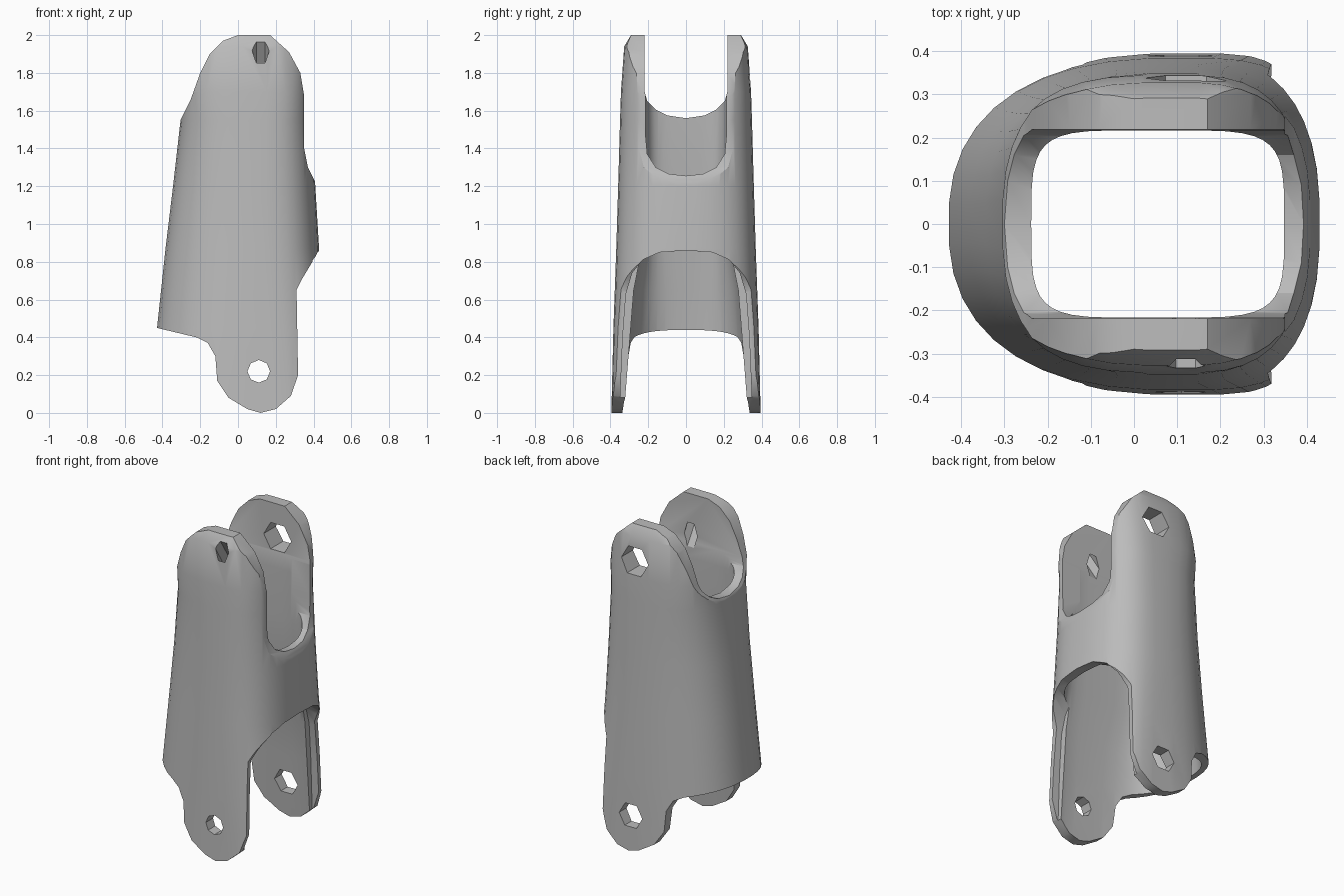
import bpy, bmesh, math
from mathutils import Vector

if "Cube" in bpy.data.objects:
    bpy.data.objects.remove(bpy.data.objects["Cube"], do_unlink=True)

grey = bpy.data.materials.new("plain grey")
grey.use_nodes = True
colour = (0.5, 0.5, 0.5, 1)
grey.diffuse_color = colour
grey.node_tree.nodes["Principled BSDF"].inputs["Base Color"].default_value = colour


def finish(bm, name):
    bmesh.ops.recalc_face_normals(bm, faces=bm.faces)
    mesh = bpy.data.meshes.new(name)
    bm.to_mesh(mesh)
    bm.free()
    mesh.materials.append(grey)
    ob = bpy.data.objects.new(name, mesh)
    bpy.context.collection.objects.link(ob)
    return ob


def bridge(rings, name):
    """Skin a stack of equal rings and cap both ends."""
    bm = bmesh.new()
    loops = [[bm.verts.new(p) for p in ring] for ring in rings]
    n = len(loops[0])
    for a, b in zip(loops, loops[1:]):
        for i in range(n):
            j = (i + 1) % n
            bm.faces.new((a[i], a[j], b[j], b[i]))
    bm.faces.new(loops[0])
    bm.faces.new(loops[-1])
    return finish(bm, name)


def section(z, left, right, half, n_left, n_right, mid, count=40):
    """Rounded section whose left and right halves may differ."""
    ring = []
    for i in range(count):
        t = 2 * math.pi * (i + 0.5) / count
        c, s = math.cos(t), math.sin(t)
        e = 2 / (n_right if c > 0 else n_left)
        reach = right - mid if c > 0 else mid - left
        ring.append((mid + math.copysign(abs(c) ** e, c) * reach,
                     math.copysign(abs(s) ** e, s) * half, z))
    return ring


def prism(points, axis, start, end, name):
    """Extrude a side profile along x or y."""
    def place(p, d):
        return (d, p[0], p[1]) if axis == "x" else (p[0], d, p[1])
    return bridge([[place(p, d) for p in points] for d in (start, end)], name)


def rod(start, end, radius, sides, name):
    start, end = Vector(start), Vector(end)
    turn = (end - start).to_track_quat("Z", "Y")
    ring = [turn @ Vector((radius * math.cos(2 * math.pi * i / sides),
                           radius * math.sin(2 * math.pi * i / sides), 0))
            for i in range(sides)]
    return bridge([[start + v for v in ring], [end + v for v in ring]], name)


def cut(target, tool, operation="DIFFERENCE"):
    mod = target.modifiers.new(tool.name, "BOOLEAN")
    mod.operation, mod.solver, mod.object = operation, "EXACT", tool
    bpy.context.view_layer.objects.active = target
    bpy.ops.object.modifier_apply(modifier=mod.name)
    bpy.data.objects.remove(tool, do_unlink=True)


def mirrored(half):
    """Half profile from the centre outwards, completed on the other side."""
    return half + [(-y, z) for y, z in reversed(half) if y > 0]


# Tapered outer shell: z, left, right, half depth, left and right squareness
outer = [(-0.05, -0.48, 0.43, 0.397, 2.4, 4.5), (0.45, -0.43, 0.43, 0.385, 2.4, 3.6),
         (0.87, -0.385, 0.43, 0.37, 2.4, 2.7), (1.2, -0.345, 0.41, 0.36, 2.5, 2.7),
         (1.55, -0.305, 0.39, 0.35, 2.8, 2.8), (1.7, -0.3, 0.39, 0.345, 3.2, 3),
         (1.94, -0.28, 0.38, 0.328, 3.2, 3), (2.02, -0.26, 0.37, 0.28, 3.2, 3)]
sleeve = bridge([section(*row, 0.1) for row in outer], "sleeve")

# Side silhouette with rounded top lobe, skirt and lower leg
silhouette = [(-0.5, 0.46), (-0.43, 0.45), (-0.22, 0.4), (-0.16, 0.37), (-0.12, 0.3), (-0.11, 0.17),
              (-0.05, 0.08), (0.05, 0.02), (0.12, 0), (0.2, 0.02), (0.28, 0.09),
              (0.318, 0.2), (0.31, 0.65), (0.34, 0.71), (0.43, 0.86), (0.46, 1.0), (0.42, 1.2),
              (0.37, 1.3), (0.35, 1.4), (0.35, 1.68), (0.33, 1.8), (0.27, 1.91), (0.17, 2),
              (0, 2), (-0.08, 1.97), (-0.15, 1.9), (-0.2, 1.8), (-0.25, 1.66), (-0.31, 1.54)]
cut(sleeve, prism(silhouette, "y", -0.6, 0.6, "silhouette"), "INTERSECT")

# Hollow core, flaring to a thin skirt below
inner = [(-0.1, -0.44, 0.39, 0.345, 2.8, 5), (0.4, -0.39, 0.385, 0.305, 2.8, 5),
         (0.65, -0.355, 0.38, 0.285, 3, 5), (0.9, -0.315, 0.37, 0.235, 4, 5),
         (1.3, -0.26, 0.345, 0.217, 5, 5), (1.6, -0.235, 0.345, 0.217, 5, 5),
         (2.1, -0.23, 0.345, 0.217, 5, 5)]
cut(sleeve, bridge([section(*row, 0.05) for row in inner], "core"))

# Upper slot down to the left wall, and the deep notch in the right wall
slot = mirrored([(0, 1.56), (0.1, 1.575), (0.16, 1.605), (0.205, 1.65), (0.219, 1.7), (0.219, 2.2)])
deep = mirrored([(0, 1.255), (0.09, 1.265), (0.16, 1.3), (0.205, 1.37), (0.215, 1.48), (0.215, 1.9)])
cut(sleeve, prism(slot, "x", -0.6, 0.6, "slot"))
cut(sleeve, prism(deep, "x", 0.22, 0.6, "deep_notch"))

# Lower arch under the bridge
arch = mirrored([(0, 0.86), (0.14, 0.85), (0.23, 0.81), (0.285, 0.74), (0.318, 0.63),
                 (0.335, 0.4), (0.36, -0.2)])
cut(sleeve, prism(arch, "x", 0.27, 0.6, "arch"))

# Pin holes: lower pair, upper back, and a slanted upper front one
cut(sleeve, rod((0.11, -0.6, 0.22), (0.11, 0.1, 0.22), 0.06, 8, "front_lower_pin"))
cut(sleeve, rod((0.11, 0.1, 0.22), (0.11, 0.6, 0.22), 0.08, 6, "back_lower_pin"))
cut(sleeve, rod((0.12, 0.1, 1.79), (0.12, 0.6, 1.79), 0.095, 6, "upper_pin"))
cut(sleeve, rod((0.12, -0.12, 1.59), (0.12, -0.44, 2.09), 0.045, 6, "slanted_pin"))

sleeve.select_set(True)
bpy.context.view_layer.objects.active = sleeve
bpy.ops.object.shade_smooth_by_angle(angle=math.radians(30))
